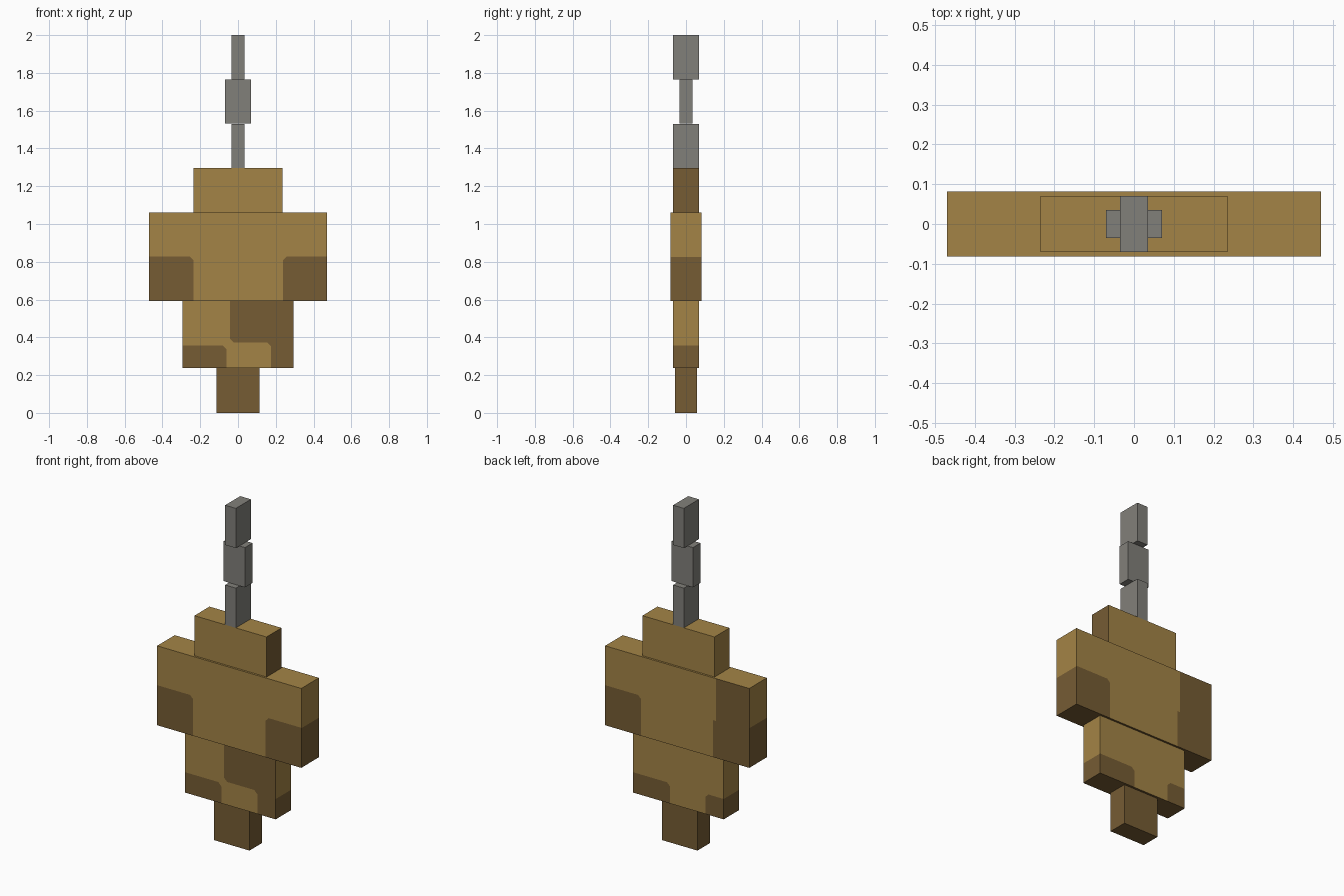
import bpy, bmesh
from mathutils import Vector

if "Cube" in bpy.data.objects:
    bpy.data.objects.remove(bpy.data.objects["Cube"])


def material(name, rgb):
    m = bpy.data.materials.new(name)
    m.diffuse_color = (*rgb, 1)
    m.use_nodes = True
    m.node_tree.nodes["Principled BSDF"].inputs["Base Color"].default_value = m.diffuse_color
    return m


TAN = material("tan wood", (0.371, 0.231, 0.061))
BROWN = material("dark brown wood", (0.181, 0.107, 0.034))
GREY = material("grey metal", (0.222, 0.216, 0.195))

SIDES = {"front": (0, -1, 0), "back": (0, 1, 0), "right": (1, 0, 0),
         "left": (-1, 0, 0), "bottom": (0, 0, -1), "top": (0, 0, 1)}
C = 0.02  # patch corner cut


def rect(u0, u1, z0, z1, cuts=""):
    """Rectangle outline with chosen corners cut: a=low/low b=high/low c=high/high d=low/high."""
    spec = [("a", u0, z0, [(0, C), (C, 0)]), ("b", u1, z0, [(-C, 0), (0, C)]),
            ("c", u1, z1, [(0, -C), (-C, 0)]), ("d", u0, z1, [(C, 0), (0, -C)])]
    pts = []
    for key, u, z, offs in spec:
        pts += [(u + du, z + dz) for du, dz in offs] if key in cuts else [(u, z)]
    return pts


def paint(bm, side, poly):
    """Cut a convex outline into one side of a box and colour the inside."""
    n = Vector(SIDES[side])
    axis = 0 if abs(n.y) > 0.5 else 1
    other = 1 - axis
    lines = []
    for (u0, z0), (u1, z1) in zip(poly, poly[1:] + poly[:1]):
        co, no = Vector((0, 0, z0)), Vector((0, 0, u1 - u0))
        co[axis], no[axis] = u0, -(z1 - z0)
        no.normalize()
        co[other] = 0
        lines.append((co, no))

    def inside(f, skip=-1):
        p = f.calc_center_median()
        return all((p - c).dot(k) > 0 for i, (c, k) in enumerate(lines) if i <= skip or skip < 0)

    for i, (co, no) in enumerate(lines):
        faces = [f for f in bm.faces if f.normal.dot(n) > 0.9]
        if i:
            faces = [f for f in faces if inside(f, i - 1)]
        geom = set(faces)
        for f in faces:
            geom.update(f.edges)
            geom.update(f.verts)
        bmesh.ops.bisect_plane(bm, geom=list(geom), dist=1e-5, plane_co=co, plane_no=no)
        bm.normal_update()
    for f in bm.faces:
        if f.normal.dot(n) > 0.9 and inside(f):
            f.material_index = 1


def box(name, hx, hy, z0, z1, mats, dark_sides=(), patches=()):
    bm = bmesh.new()
    bmesh.ops.create_cube(bm, size=1)
    for v in bm.verts:
        v.co = (v.co.x * 2 * hx, v.co.y * 2 * hy, z0 if v.co.z < 0 else z1)
    bm.normal_update()
    for s in dark_sides:
        for f in bm.faces:
            if f.normal.dot(Vector(SIDES[s])) > 0.9:
                f.material_index = 1
    for side, poly in patches:
        paint(bm, side, poly)
    me = bpy.data.meshes.new(name)
    bm.to_mesh(me)
    bm.free()
    for m in mats:
        me.materials.append(m)
    bpy.context.collection.objects.link(bpy.data.objects.new(name, me))


WOOD = [TAN, BROWN]

# Hanging chain, alternating link direction
for i, z in enumerate((1.296, 1.531, 1.766)):
    hx, hy = (0.07, 0.035) if i == 1 else (0.035, 0.07)
    box(f"chain_link_{i + 1}", hx, hy, z, z + 0.2345, [GREY])

# Top block
box("upper_block", 0.235, 0.07, 1.06, 1.296, WOOD, ["right"])

# Wide middle block with dark lower corners
box("wide_block", 0.47, 0.082, 0.592, 1.06, WOOD, ["bottom"], [
    ("front", rect(-0.5, -0.235, 0.5, 0.828, "c")),
    ("front", rect(0.238, 0.5, 0.5, 0.828, "d")),
    ("back", rect(0.235, 0.5, 0.5, 0.828, "d")),
    ("back", rect(-0.5, -0.252, 0.5, 1.1)),
    ("back", rect(-0.252, -0.235, 0.5, 0.81)),
    ("right", rect(-0.1, 0.1, 0.5, 0.825)),
    ("left", rect(-0.1, 0.1, 0.5, 0.825))])

# Lower block with patchy dark areas
box("lower_block", 0.295, 0.07, 0.237, 0.592, WOOD, ["bottom"], [
    ("front", rect(-0.3, -0.06, 0.2, 0.357, "c")),
    ("front", rect(-0.042, 0.3, 0.373, 0.7, "a")),
    ("front", rect(0.175, 0.3, 0.2, 0.373)),
    ("front", [(0.155, 0.373), (0.175, 0.353), (0.175, 0.373)]),
    ("back", rect(0.055, 0.3, 0.2, 0.357, "d")),
    ("back", rect(-0.3, -0.175, 0.2, 0.357, "c")),
    ("right", rect(-0.1, 0.1, 0.2, 0.357)),
    ("left", rect(-0.1, 0.1, 0.2, 0.357))])

# Bottom tip
box("bottom_tip", 0.115, 0.057, 0.0, 0.237, [BROWN])
